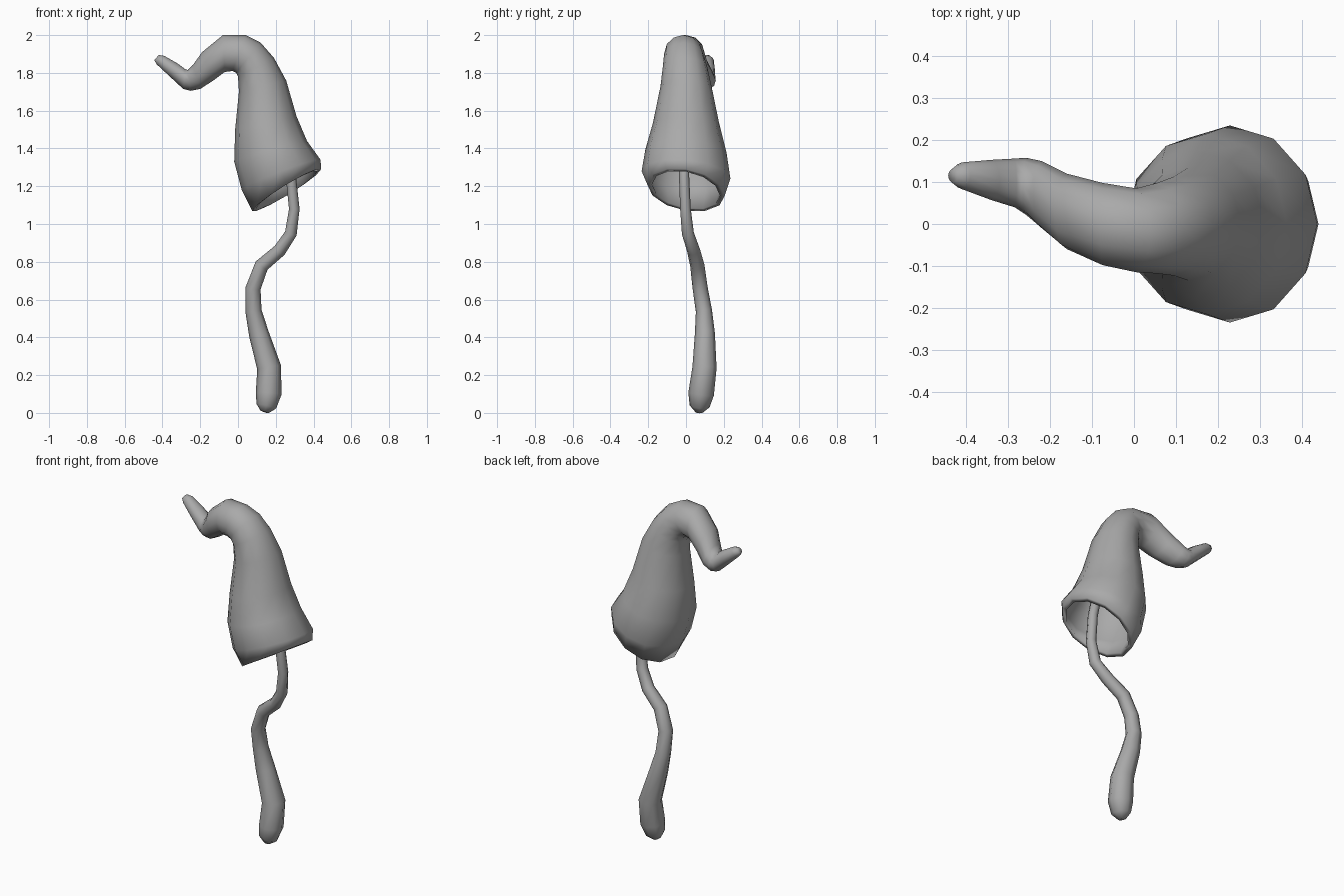
import bpy
import bmesh
import math
from mathutils import Vector

cube = bpy.data.objects.get("Cube")
if cube:
    bpy.data.objects.remove(cube, do_unlink=True)

# Single matte grey for the whole model
grey = bpy.data.materials.new("matte grey")
grey.use_nodes = True
colour = (0.4, 0.4, 0.4, 1.0)
grey.diffuse_color = colour
grey.node_tree.nodes["Principled BSDF"].inputs["Base Color"].default_value = colour


def make_ring(centre, across, side, count):
    """Points of an ellipse spanned by two half-axis vectors."""
    points = []
    for i in range(count):
        angle = math.tau * i / count
        points.append(centre + across * math.cos(angle) + side * math.sin(angle))
    return points


def loft(name, rings):
    """Skin a list of rings into one closed, smooth object."""
    bm = bmesh.new()
    loops = [[bm.verts.new(p) for p in ring] for ring in rings]
    for lower, upper in zip(loops, loops[1:]):
        count = len(lower)
        for i in range(count):
            j = (i + 1) % count
            bm.faces.new((lower[i], lower[j], upper[j], upper[i]))
    bm.faces.new(loops[0])
    bm.faces.new(loops[-1])
    bmesh.ops.recalc_face_normals(bm, faces=bm.faces)
    for face in bm.faces:
        face.smooth = True
    mesh = bpy.data.meshes.new(name)
    bm.to_mesh(mesh)
    bm.free()
    mesh.materials.append(grey)
    obj = bpy.data.objects.new(name, mesh)
    bpy.context.collection.objects.link(obj)
    return obj


# Cap sections from rim to curled tip:
# inner edge x, z, outer edge x, z, centre y, half depth
cap_sections = [
    (.075, 1.07, .44, 1.29, 0, .205),
    (.02, 1.18, .437, 1.34, 0, .235),
    (-.02, 1.33, .365, 1.44, 0, .215),
    (-.015, 1.5, .31, 1.57, 0, .175),
    (.005, 1.7, .255, 1.76, 0, .135),
    (0, 1.78, .19, 1.88, -.005, .118),
    (-.01, 1.8, .12, 1.96, -.01, .108),
    (-.03, 1.81, .04, 2, -.015, .1),
    (-.07, 1.805, -.08, 2, 0, .098),
    (-.13, 1.76, -.19, 1.91, .03, .09),
    (-.2, 1.715, -.24, 1.84, .07, .08),
    (-.25, 1.705, -.265, 1.815, .09, .068),
    (-.29, 1.715, -.28, 1.82, .098, .058),
    (-.36, 1.78, -.32, 1.85, .105, .048),
    (-.43, 1.845, -.39, 1.89, .115, .032),
    (-.443, 1.867, -.42, 1.895, .115, .016),
]


def cap_ring(section, tilt=0, wall=0):
    x1, z1, x2, z2, y, depth = section
    left, right = Vector((x1, y, z1)), Vector((x2, y, z2))
    across = (right - left) / 2
    across *= 1 - wall / across.length
    side = Vector((0, depth - wall, -tilt))
    return make_ring((left + right) / 2, across, side, 12)


# Outer skin, with the hollow folded back inside the rim
tilts = [.03, .02, .01]
outer = [cap_ring(s, tilts[i] if i < len(tilts) else 0)
         for i, s in enumerate(cap_sections)]
inner = [cap_ring(s, tilts[i] if i < len(tilts) else 0, .025)
         for i, s in enumerate(cap_sections[:5])]
loft("cap", inner[::-1] + outer)

# Stem path from inside the cap to the rounded foot: x, y, z, radius
stem_path = [
    (.23, -.01, 1.48, .028),
    (.28, -.01, 1.25, .027),
    (.298, -.003, 1.08, .028),
    (.28, .01, .95, .032),
    (.22, .04, .86, .035),
    (.125, .06, .78, .038),
    (.08, .075, .66, .04),
    (.082, .095, .54, .043),
    (.11, .1, .42, .053),
    (.165, .098, .24, .064),
    (.162, .08, .1, .068),
    (.15, .072, .035, .053),
    (.14, .07, .005, .022),
]
centres = [Vector(p[:3]) for p in stem_path]
stem_rings = []
for i, point in enumerate(stem_path):
    before, after = centres[max(i - 1, 0)], centres[min(i + 1, len(centres) - 1)]
    tangent = (after - before).normalized()
    across = Vector((0, 1, 0)).cross(tangent).normalized()
    side = tangent.cross(across)
    radius = point[3]
    stem_rings.append(make_ring(centres[i], across * radius, side * radius, 8))
loft("stem", stem_rings)
